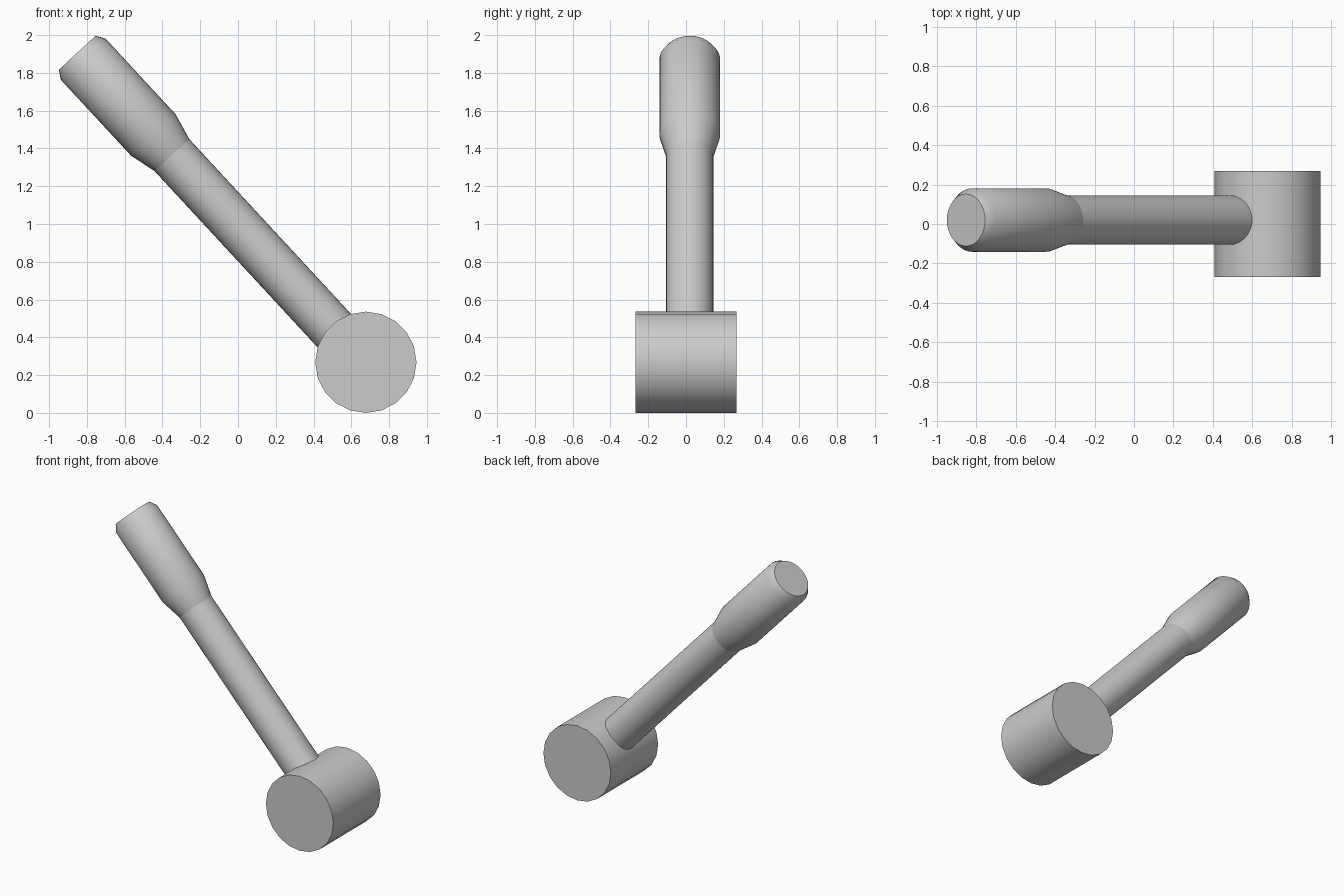
import bpy, bmesh, math
from mathutils import Vector, Matrix

if "Cube" in bpy.data.objects:
    bpy.data.objects.remove(bpy.data.objects["Cube"])


def lathe(name, profile, origin, axis, sides, spin=0.0):
    """Capped solid of revolution from (radius, distance along axis) rings."""
    axis = Vector(axis).normalized()
    side = Vector((0, 1, 0)) if abs(axis.y) < 0.9 else Vector((1, 0, 0))
    other = axis.cross(side)
    bm = bmesh.new()
    rings = []
    for r, d in profile:
        ring = []
        for i in range(sides):
            a = 2 * math.pi * i / sides + spin
            ring.append(bm.verts.new(Vector(origin) + axis * d
                                     + (side * math.cos(a) + other * math.sin(a)) * r))
        rings.append(ring)
    for lo, hi in zip(rings, rings[1:]):
        for i in range(sides):
            j = (i + 1) % sides
            bm.faces.new((lo[i], lo[j], hi[j], hi[i]))
    bm.faces.new(rings[0])
    bm.faces.new(rings[-1])
    bmesh.ops.recalc_face_normals(bm, faces=bm.faces)
    mesh = bpy.data.meshes.new(name)
    bm.to_mesh(mesh)
    bm.free()
    obj = bpy.data.objects.new(name, mesh)
    bpy.context.collection.objects.link(obj)
    bpy.ops.object.select_all(action='DESELECT')
    obj.select_set(True)
    bpy.context.view_layer.objects.active = obj
    bpy.ops.object.shade_smooth_by_angle(angle=math.radians(40))
    return obj


# Mallet head lying along y
lathe("head", [(0.268, -0.268), (0.268, 0.268)], (0.677, 0, 0.268), (0, 1, 0), 20)

# Handle parts share one slanted axis, measured from the neck of the grip
neck = (-0.35, 0.02, 1.365)
slant = (-0.679, 0, 0.734)
lathe("shaft", [(0.125, -1.48), (0.125, 0)], neck, slant, 32)
lathe("grip", [(0.125, 0), (0.161, 0.145), (0.161, 0.692), (0.132, 0.738)],
      neck, slant, 32)
